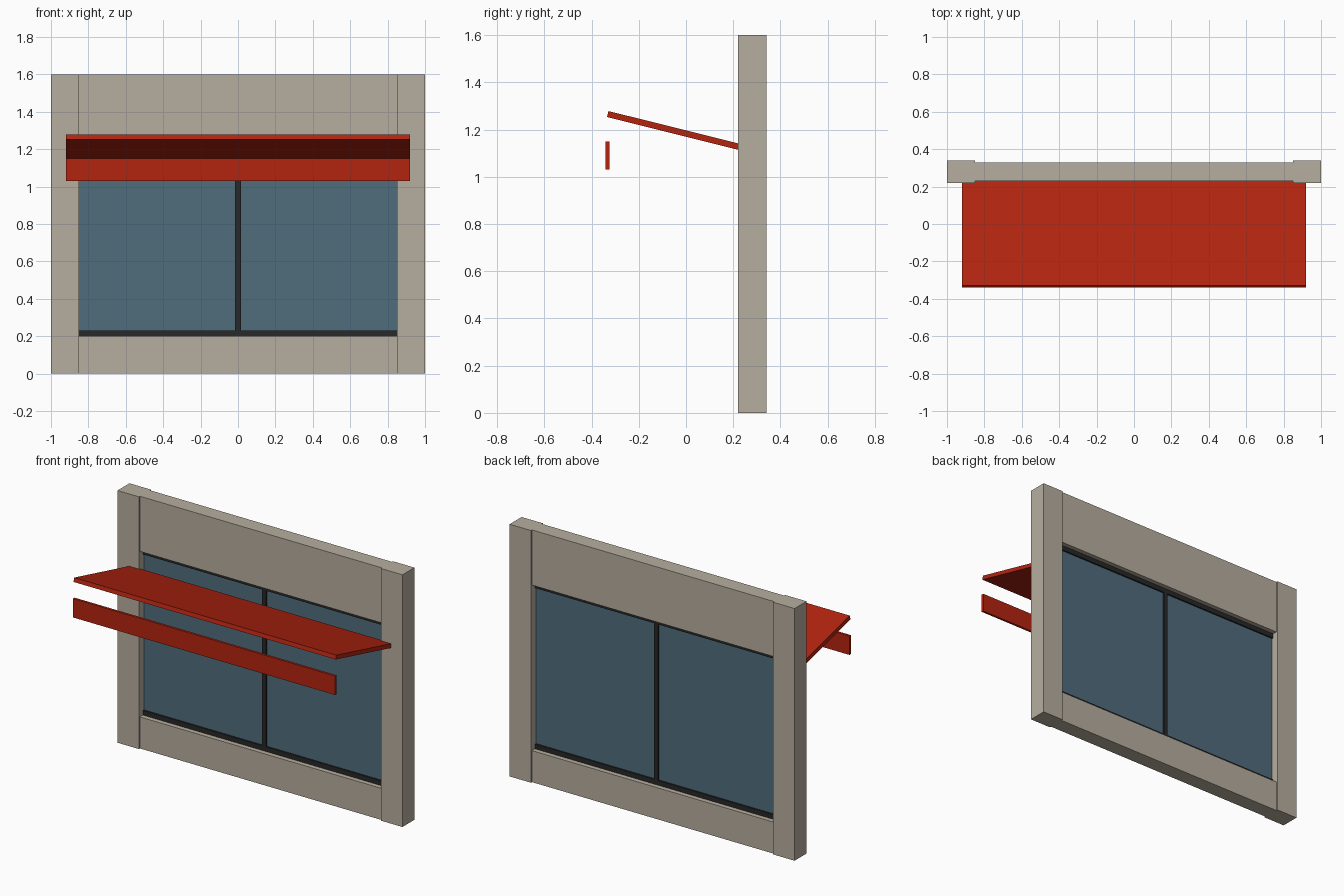
import bpy, bmesh, math
from mathutils import Matrix

if "Cube" in bpy.data.objects:
    bpy.data.objects.remove(bpy.data.objects["Cube"])


def material(name, rgb):
    m = bpy.data.materials.new(name)
    m.diffuse_color = (*rgb, 1)
    m.use_nodes = True
    m.node_tree.nodes["Principled BSDF"].inputs["Base Color"].default_value = m.diffuse_color
    return m


stone = material("warm_grey_stone", (0.47, 0.42, 0.345))
glass = material("blue_grey_glass", (0.08, 0.15, 0.20))
metal = material("dark_metal", (0.021, 0.021, 0.022))
red = material("red_canopy", (0.45, 0.018, 0.005))


def box(name, mat, x, y, z, tilt=0):
    """Box from (min, max) ranges, optionally tilted about x through its centre."""
    ranges = (x, y, z)
    bm = bmesh.new()
    bmesh.ops.create_cube(bm, size=1)
    bmesh.ops.scale(bm, vec=[b - a for a, b in ranges], verts=bm.verts)
    bmesh.ops.rotate(bm, matrix=Matrix.Rotation(tilt, 3, 'X'), verts=bm.verts)
    mesh = bpy.data.meshes.new(name)
    bm.to_mesh(mesh)
    bm.free()
    mesh.materials.append(mat)
    ob = bpy.data.objects.new(name, mesh)
    ob.location = [(a + b) / 2 for a, b in ranges]
    bpy.context.collection.objects.link(ob)
    return ob


# Wall: two side piers, slightly thinner panels between them
box("left_pier", stone, (-1, -0.85), (0.22, 0.34), (0, 1.6))
box("right_pier", stone, (0.85, 1), (0.22, 0.34), (0, 1.6))
box("lower_wall", stone, (-0.85, 0.85), (0.23, 0.33), (0, 0.2))
box("upper_wall", stone, (-0.85, 0.85), (0.23, 0.33), (1.25, 1.6))

# Window: pane with rails and a centre mullion
box("window_pane", glass, (-0.85, 0.85), (0.27, 0.29), (0.2, 1.25))
box("bottom_rail", metal, (-0.85, 0.85), (0.26, 0.30), (0.2, 0.23))
box("top_rail", metal, (-0.85, 0.85), (0.26, 0.30), (1.22, 1.25))
box("mullion", metal, (-0.015, 0.015), (0.26, 0.30), (0.23, 1.22))

# Awning: sloping canopy and the hanging front valance
box("awning_canopy", red, (-0.92, 0.92), (-0.34, 0.24), (1.1825, 1.2085),
    tilt=-math.radians(14))
box("awning_valance", red, (-0.92, 0.92), (-0.34, -0.325), (1.03, 1.15))
